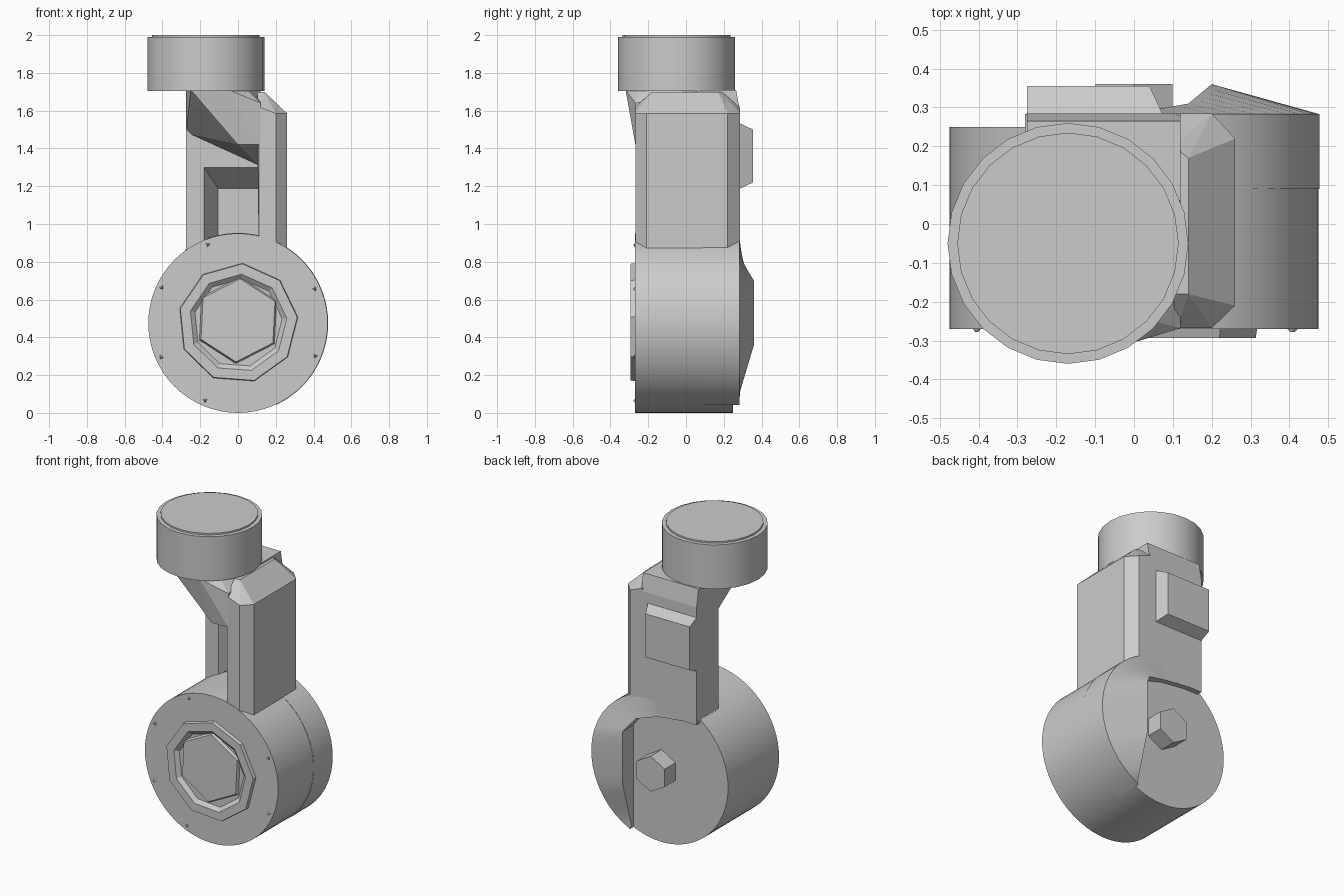
import bpy, bmesh
from math import pi, sin, cos, radians
from mathutils import Matrix, Vector

cube = bpy.data.objects.get("Cube")
if cube:
    bpy.data.objects.remove(cube)

grey = bpy.data.materials.new("plain_grey")
grey.use_nodes = True
grey.diffuse_color = (0.6, 0.6, 0.6, 1)
grey.node_tree.nodes["Principled BSDF"].inputs["Base Color"].default_value = (0.6, 0.6, 0.6, 1)


def finish(name, bm, smooth=False):
    bmesh.ops.recalc_face_normals(bm, faces=bm.faces[:])
    mesh = bpy.data.meshes.new(name)
    bm.to_mesh(mesh)
    bm.free()
    mesh.materials.append(grey)
    ob = bpy.data.objects.new(name, mesh)
    bpy.context.scene.collection.objects.link(ob)
    if smooth:
        bpy.ops.object.select_all(action='DESELECT')
        ob.select_set(True)
        bpy.context.view_layer.objects.active = ob
        bpy.ops.object.shade_smooth_by_angle(angle=radians(30))
    return ob


def hull(name, pts):
    """Faceted convex block around a handful of corner points."""
    bm = bmesh.new()
    verts = [bm.verts.new(p) for p in pts]
    bmesh.ops.convex_hull(bm, input=verts)
    bmesh.ops.delete(bm, geom=[v for v in bm.verts if not v.link_faces], context='VERTS')
    bmesh.ops.dissolve_limit(bm, angle_limit=0.01, verts=bm.verts[:], edges=bm.edges[:])
    return finish(name, bm)


def layer(pts, y):
    return [(x, y, z) for x, z in pts]


def disc(name, x, z, r, y0, y1, sides, r2=None, turn=0, smooth=False):
    """Cylinder or cone lying along y; r is the front radius, r2 the back one."""
    bm = bmesh.new()
    bmesh.ops.create_cone(bm, cap_ends=True, segments=sides, radius1=r,
                          radius2=r if r2 is None else r2, depth=y1 - y0)
    mat = (Matrix.Translation((x, (y0 + y1) / 2, z)) @ Matrix.Rotation(turn, 4, 'Y')
           @ Matrix.Rotation(-pi / 2, 4, 'X'))
    bm.transform(mat)
    return finish(name, bm, smooth)


CZ = 0.475

# Round housing at the bottom
disc("round_housing", 0, CZ, 0.475, -0.27, 0.25, 64, smooth=True)

# Raised shell around the upper and left part of the housing back
inner = [(-0.27, 0.285, 0.85), (0, 0.285, 0.82), (0.14, 0.31, 0.78),
         (0.2, 0.36, 0.7), (0.2, 0.36, 0.36), (0.2, 0.27, 0.06)]
steps = 25
bm = bmesh.new()
rings = []
for i in range(steps + 1):
    t = i / steps
    a = radians(126 - 191 * t)
    x, z = 0.478 * cos(a), CZ + 0.478 * sin(a)
    k = min(int(t * 5), 4)
    p = Vector(inner[k]).lerp(Vector(inner[k + 1]), t * 5 - k)
    rings.append([bm.verts.new(c) for c in
                  ((x, 0.09, z), (x, 0.283, z), p, (p.x, 0.15, p.z))])
for a, b in zip(rings, rings[1:]):
    for j in range(4):
        n = (j + 1) % 4
        bm.faces.new((a[j], a[n], b[n], b[j]))
bm.faces.new(rings[0])
bm.faces.new(rings[-1])
finish("back_shell", bm, True)

# Hexagonal bolt at the back
disc("back_bolt", 0, 0.48, 0.115, 0.2, 0.36, 6)

# Front boss: faceted ring with a hexagonal centre
bm = bmesh.new()
loops = []
for r, y in ((0.32, -0.26), (0.315, -0.293), (0.26, -0.293), (0.235, -0.272)):
    loops.append([bm.verts.new((r * cos(a), y, CZ + r * sin(a)))
                  for a in (i * 2 * pi / 9 + 0.1 for i in range(9))])
for a, b in zip(loops, loops[1:]):
    for i in range(9):
        n = (i + 1) % 9
        bm.faces.new((a[i], a[n], b[n], b[i]))
finish("front_ring", bm)
disc("front_hex", 0, 0.49, 0.22, -0.288, -0.25, 6, r2=0.24, turn=0.05)

# Small pointed fixings around the front rim
for i, deg in enumerate((24, 111, 155, 204, 247, 337)):
    a = radians(deg)
    disc(f"rim_fixing_{i + 1}", 0.445 * cos(a), CZ + 0.445 * sin(a),
         0.004, -0.278, -0.26, 3, r2=0.024, turn=-a)

# Upright column with chamfered outer corners and top
plan = [(0.11, -0.268), (0.2, -0.268), (0.26, -0.21),
        (0.26, 0.22), (0.2, 0.285), (0.11, 0.285)]
top = [(0.1, -0.18), (0.14, -0.18), (0.14, 0.17), (0.1, 0.2)]
hull("column", [(x, y, z) for x, y in plan for z in (0.8, 1.585)]
     + [(0.11, -0.268, 1.62), (0.11, 0.285, 1.62)]
     + [(x, y, 1.7) for x, y in top])

# Thin wall beside the column: back plate, side post and header round a pocket
hull("back_plate", [(x, y, z) for x in (-0.275, 0.12) for y, z in
                    ((0.2, 0.84), (0.285, 0.84), (0.285, 1.6), (0.265, 1.71), (0.2, 1.71))])
hull("side_post", [(x, y, z) for z in (0.8, 1.4) for x, y in
                   ((-0.275, 0.06), (-0.18, 0.06), (-0.1, 0.21), (-0.275, 0.21))])
hull("pocket_header", [(x, y, z) for x in (-0.275, 0.12) for y, z in
                       ((0.06, 1.3), (0.21, 1.18), (0.21, 1.71), (0.06, 1.71))])

# Gusset carrying the overhanging cap
hull("cap_gusset",
     layer([(0.12, 1.42), (0, 1.42), (-0.23, 1.66), (0.12, 1.64)], -0.268)
     + layer([(0.12, 1.3), (-0.275, 1.48), (-0.275, 1.71), (0.12, 1.71)], 0.1)
     + [(-0.25, -0.31, 1.71), (-0.05, -0.32, 1.71), (0.05, -0.25, 1.71)])

# Block on the back of the column
hull("back_pad", layer([(-0.275, 1.18), (0.08, 1.18), (0.08, 1.54), (-0.275, 1.54)], 0.27)
     + layer([(-0.275, 1.22), (0.04, 1.22), (0.04, 1.5), (-0.275, 1.5)], 0.355))

# Round cap with a slightly raised lid
for name, r, z0, z1 in (("cap", 0.31, 1.705, 1.99), ("cap_lid", 0.285, 1.98, 2.0)):
    bm = bmesh.new()
    bmesh.ops.create_cone(bm, cap_ends=True, segments=24, radius1=r, radius2=r, depth=z1 - z0)
    bm.transform(Matrix.Translation((-0.17, -0.05, (z0 + z1) / 2)))
    finish(name, bm, True)
